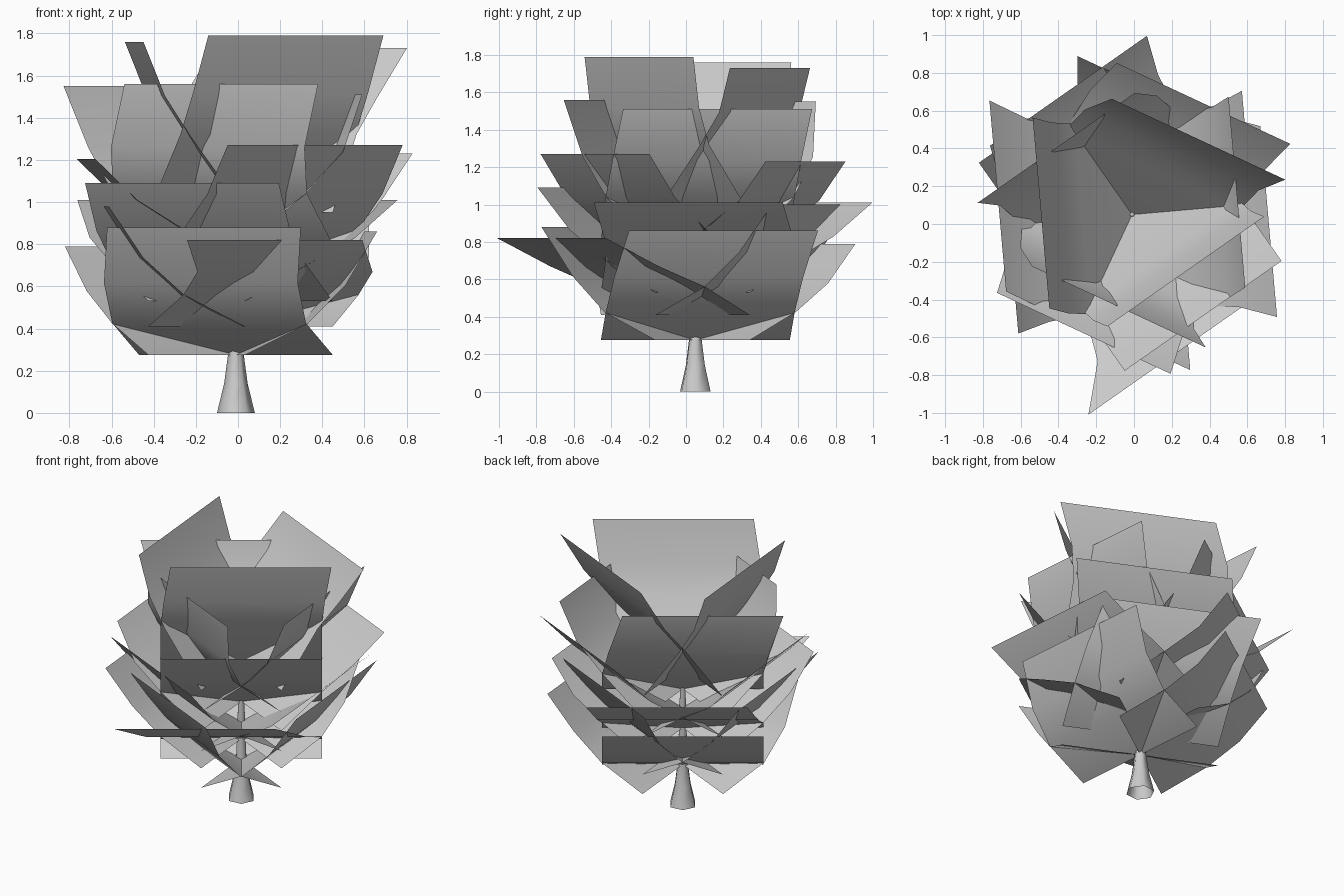
import bpy, bmesh
from math import sin, cos, pi, radians
from mathutils import Vector

if "Cube" in bpy.data.objects:
    bpy.data.objects.remove(bpy.data.objects["Cube"])

CX, CY = -0.01, 0.05      # stem axis
HALF = 0.507              # half leaf width


def add_object(name, bm):
    bmesh.ops.recalc_face_normals(bm, faces=bm.faces)
    mesh = bpy.data.meshes.new(name)
    bm.to_mesh(mesh)
    bm.free()
    for p in mesh.polygons:
        p.use_smooth = True
    ob = bpy.data.objects.new(name, mesh)
    bpy.context.scene.collection.objects.link(ob)
    return ob


# Stem: six-sided, flared at the foot
def build_stem():
    bm = bmesh.new()
    profile = [(0.09, 0), (0.056, 0.14), (0.037, 0.28), (0.027, 0.53), (0.02, 0.80), (0.012, 0.97)]
    rings = [[bm.verts.new((CX + r * cos(i * pi / 3 + radians(5)), CY + r * sin(i * pi / 3 + radians(5)), z))
              for i in range(6)] for r, z in profile]
    for a, b in zip(rings, rings[1:]):
        for i in range(6):
            j = (i + 1) % 6
            bm.faces.new((a[i], a[j], b[j], b[i]))
    bm.faces.new(rings[-1])
    add_object("stem", bm)


# Leaf: a wide card bent upward along four rows, drifting sideways to its tip
def build_leaf(name, azimuth, base, r1, dz1, mid, r_tip, side, z_tip):
    a = radians(azimuth)
    out = Vector((cos(a), sin(a), 0))
    across = Vector((-sin(a), cos(a), 0))
    z1 = base + dz1
    rows = [(0, 0, base), (r1, 0, z1),
            (r1 + mid * (r_tip - r1), 0.3 * side, z1 + 0.42 * (z_tip - z1)),
            (r_tip, side, z_tip)]
    bm = bmesh.new()
    strips = []
    for r, t, z in rows:
        c = Vector((CX, CY, z)) + out * r + across * t
        strips.append([bm.verts.new(c + across * s * HALF) for s in (-1, 1)])
    for p, q in zip(strips, strips[1:]):
        bm.faces.new((p[0], p[1], q[1], q[0]))
    add_object(name, bm)


# Whorls of three: base height, first bend (radius, rise), middle row position,
# leaves (azimuth, reach, side drift, tip height)
whorls = [
    (0.275, 0.30, 0.15, 0.54, [(245, 0.616, 0.12, 0.88), (5, 0.636, 0.095, 0.86), (125, 0.69, 0.0, 0.79)]),
    (0.41, 0.29, 0.15, 0.54, [(305, 0.735, -0.29, 0.82), (185, 0.655, 0.068, 0.98), (65, 0.638, 0.11, 1.0)]),
    (0.53, 0.29, 0.17, 0.54, [(245, 0.678, 0.034, 1.09), (5, 0.717, -0.10, 1.01), (125, 0.73, -0.10, 1.01)]),
    (0.67, 0.29, 0.20, 0.54, [(305, 0.655, 0.0, 1.27), (185, 0.70, -0.16, 1.205), (65, 0.693, -0.094, 1.23)]),
    (0.80, 0.29, 0.24, 0.65, [(245, 0.473, 0.144, 1.56), (5, 0.563, 0.07, 1.51), (125, 0.52, 0.127, 1.55)]),
    (0.95, 0.265, 0.37, 0.54, [(305, 0.41, 0.06, 1.79), (185, 0.48, -0.05, 1.76), (65, 0.51, -0.15, 1.73)]),
]

build_stem()
for w, (base, r1, dz1, mid, leaves) in enumerate(whorls):
    for k, (az, reach, side, tip) in enumerate(leaves):
        build_leaf(f"leaf_{w + 1}_{k + 1}", az, base, r1, dz1, mid, reach, side, tip)
